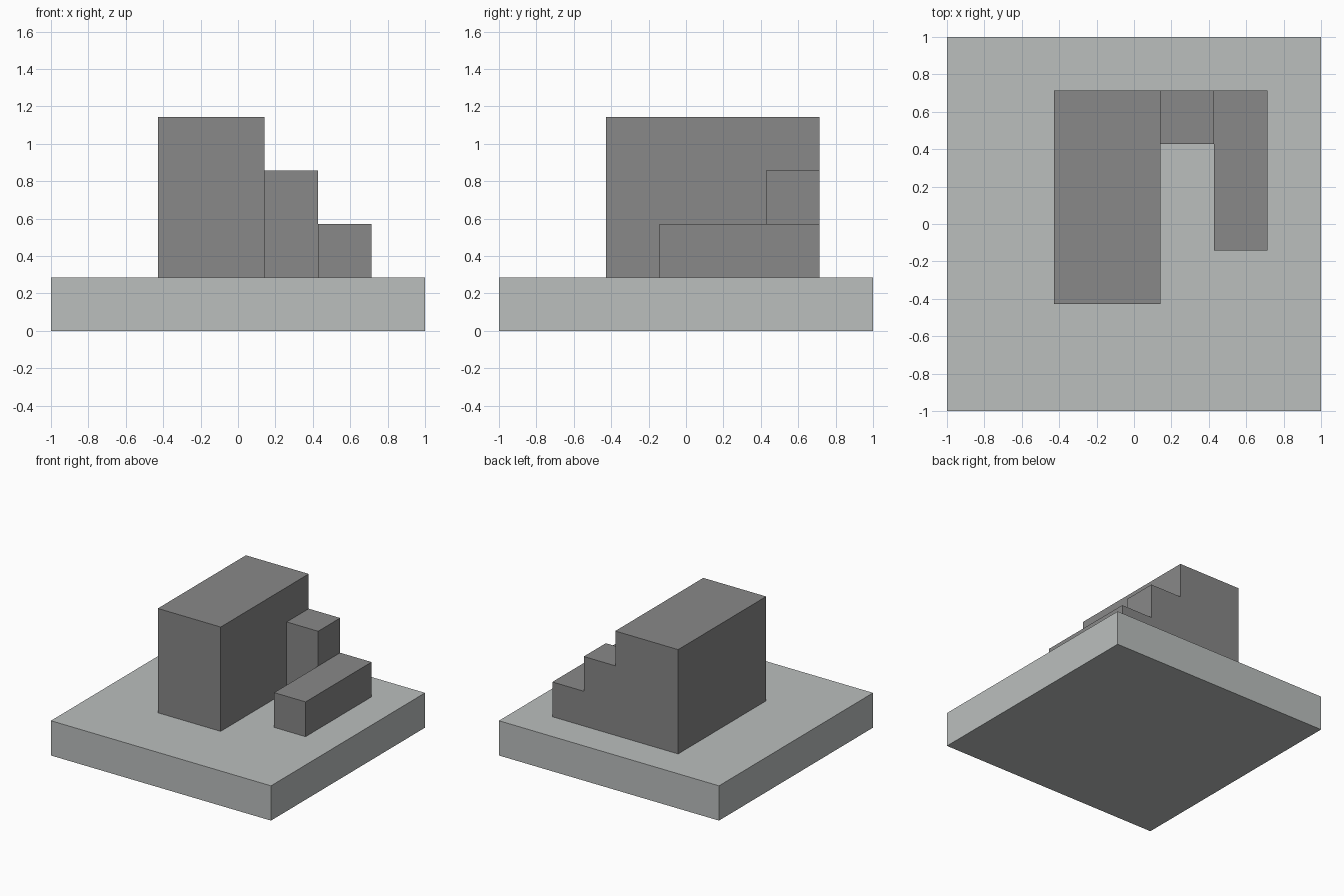
import bpy

cube = bpy.data.objects.get("Cube")
if cube:
    bpy.data.objects.remove(cube, do_unlink=True)

UNIT = 2 / 7  # the whole model sits on a seven-by-seven module


def make_material(name, color):
    mat = bpy.data.materials.new(name)
    mat.use_nodes = True
    mat.diffuse_color = color
    for node in mat.node_tree.nodes:
        if node.type == 'BSDF_PRINCIPLED':
            node.inputs["Base Color"].default_value = color
    return mat


def make_block(name, low, high, mat):
    """Box between two corners, given in modules from the base's corner."""
    size = [(h - l) * UNIT for l, h in zip(low, high)]
    mid = [(h + l) / 2 * UNIT for l, h in zip(low, high)]
    bpy.ops.mesh.primitive_cube_add(size=1, location=(mid[0] - 1, mid[1] - 1, mid[2]))
    obj = bpy.context.object
    obj.name = name
    obj.scale = size
    bpy.ops.object.transform_apply(location=False, rotation=False, scale=True)
    obj.data.materials.append(mat)
    return obj


light_grey = make_material("light grey", (0.497, 0.521, 0.515, 1))
dark_grey = make_material("dark grey", (0.246, 0.246, 0.246, 1))

# Square ground slab
make_block("base_slab", (0, 0, 0), (7, 7, 1), light_grey)

# Three blocks stepping down towards +x, flush at the back
make_block("tall_block", (2, 2, 1), (4, 6, 4), dark_grey)
make_block("middle_block", (4, 5, 1), (5, 6, 3), dark_grey)
make_block("low_block", (5, 3, 1), (6, 6, 2), dark_grey)
